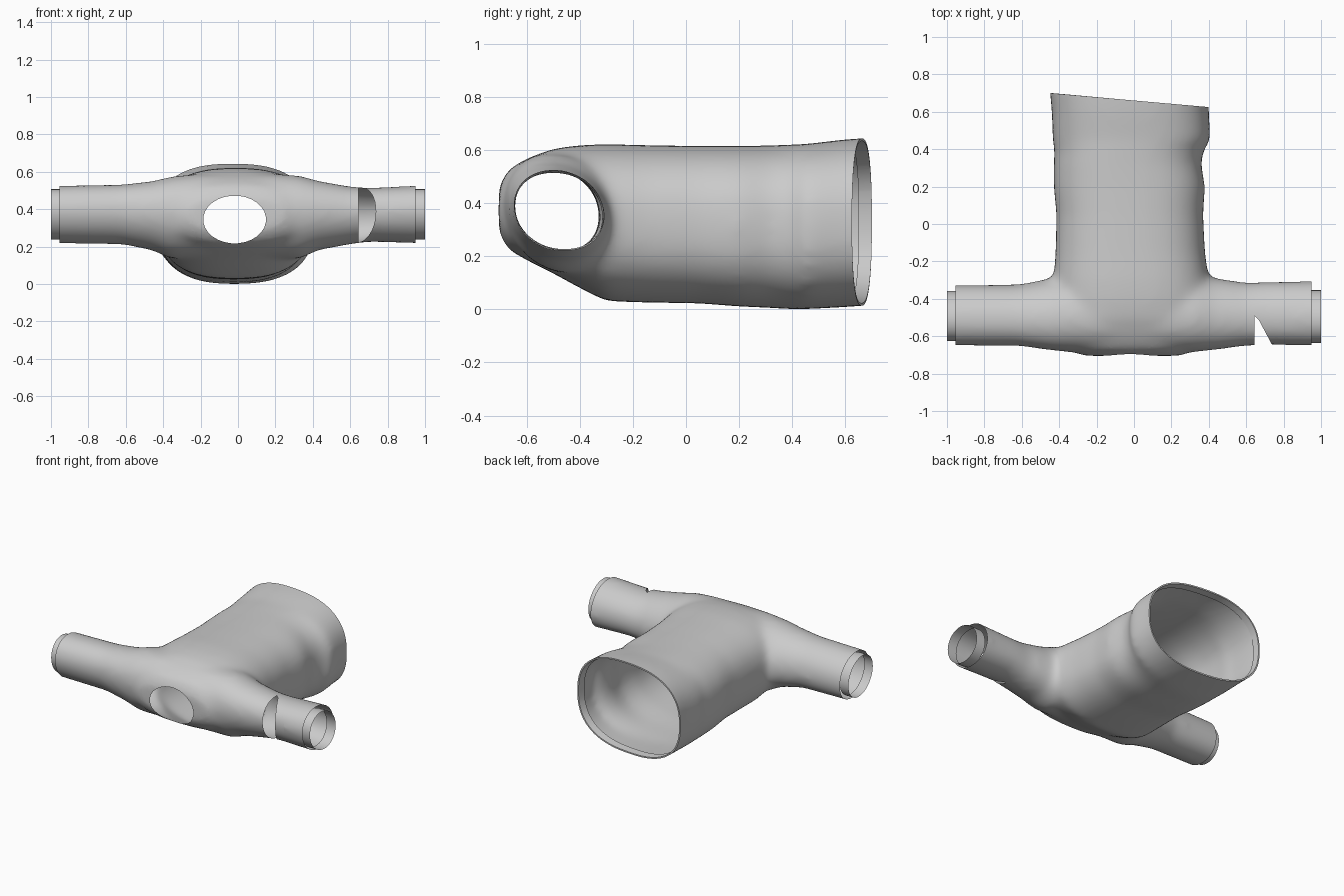
import bpy, bmesh, math
from mathutils import Vector

if "Cube" in bpy.data.objects:
    bpy.data.objects.remove(bpy.data.objects["Cube"])


def ring(bm, axis, s, power, n=40):
    # superellipse section: position along axis, then min/max across, min/max height
    p, a0, a1, z0, z1 = s
    verts = []
    for i in range(n):
        t = 2 * math.pi * i / n
        c, d = math.cos(t), math.sin(t)
        u = (a0 + a1) / 2 + (a1 - a0) / 2 * math.copysign(abs(c) ** (2 / power), c)
        h = (z1 - z0) / 2 * math.copysign(abs(d) ** (2 / power), d)
        z = (z0 + z1) / 2 + h
        if axis == 'x':
            u -= 0.15 * h  # sleeves lean slightly forward at the top
        verts.append(bm.verts.new((u, p, z) if axis == 'y' else (p, u, z)))
    return verts


def loft(bm, axis, sections, power, capped=True):
    rings = [ring(bm, axis, s, power) for s in sections]
    for a, b in zip(rings, rings[1:]):
        for i in range(len(a)):
            j = (i + 1) % len(a)
            bm.faces.new((a[i], a[j], b[j], b[i]))
    if capped:
        bm.faces.new(rings[0])
        bm.faces.new(rings[-1])
    bmesh.ops.recalc_face_normals(bm, faces=bm.faces[:])


def to_object(bm, name):
    me = bpy.data.meshes.new(name)
    bm.to_mesh(me)
    bm.free()
    ob = bpy.data.objects.new(name, me)
    bpy.context.collection.objects.link(ob)
    return ob


def smooth(ob):
    bpy.ops.object.select_all(action='DESELECT')
    ob.select_set(True)
    bpy.context.view_layer.objects.active = ob
    bpy.ops.object.shade_smooth_by_angle(angle=math.radians(50))


def trim(bm, co, no):
    # cut the whole mesh, dropping the side the normal points to
    bmesh.ops.bisect_plane(bm, geom=bm.verts[:] + bm.edges[:] + bm.faces[:], dist=1e-5,
                           plane_co=co, plane_no=no, clear_outer=True)


def punch(bm, planes, near):
    # remove the convex region behind all planes, only among nearby faces
    for co, no in planes:
        faces = [f for f in bm.faces if near(f.calc_center_median())]
        geom = list({e for f in faces for e in f.edges}) + list({v for f in faces for v in f.verts}) + faces
        bmesh.ops.bisect_plane(bm, geom=geom, dist=1e-5, plane_co=co, plane_no=no)
    gone = []
    for f in bm.faces:
        c = f.calc_center_median()
        if near(c) and all((c - co).dot(no) < 0 for co, no in planes):
            gone.append(f)
    bmesh.ops.delete(bm, geom=gone, context='FACES')


# Solid body and sleeves, fused and softened
torso = [(-0.705, -0.27, 0.25, 0.28, 0.46), (-0.67, -0.36, 0.34, 0.225, 0.525),
         (-0.60, -0.40, 0.385, 0.185, 0.568), (-0.50, -0.42, 0.40, 0.135, 0.605),
         (-0.40, -0.425, 0.405, 0.08, 0.618), (-0.30, -0.43, 0.40, 0.03, 0.622),
         (-0.15, -0.42, 0.38, 0.025, 0.618), (0.05, -0.415, 0.37, 0.022, 0.615),
         (0.20, -0.43, 0.38, 0.01, 0.615), (0.32, -0.43, 0.36, 0.005, 0.617),
         (0.39, -0.425, 0.37, 0.0, 0.62), (0.45, -0.435, 0.41, 0.0, 0.622),
         (0.60, -0.44, 0.40, 0.008, 0.64), (0.76, -0.455, 0.405, 0.02, 0.65)]
sleeves = [(-1.03, -0.648, -0.327, 0.218, 0.525), (-0.62, -0.65, -0.325, 0.212, 0.533),
           (-0.46, -0.672, -0.295, 0.18, 0.55), (-0.36, -0.682, -0.25, 0.135, 0.575),
           (-0.2, -0.685, -0.25, 0.135, 0.59), (0.2, -0.685, -0.25, 0.135, 0.59),
           (0.33, -0.682, -0.25, 0.135, 0.58), (0.43, -0.672, -0.29, 0.18, 0.552),
           (0.60, -0.65, -0.315, 0.212, 0.522), (0.70, -0.645, -0.31, 0.225, 0.515),
           (1.03, -0.65, -0.305, 0.215, 0.53)]
bm = bmesh.new()
loft(bm, 'x', sleeves, 2.05)
tb = bmesh.new()
loft(tb, 'y', torso, 2.5)
tmp = bpy.data.meshes.new("torso_part")
tb.to_mesh(tmp)
tb.free()
bm.from_mesh(tmp)
bpy.data.meshes.remove(tmp)
body = to_object(bm, "shirt_body")
rm = body.modifiers.new("fuse", 'REMESH')
rm.mode = 'VOXEL'
rm.voxel_size = 0.018
sm = body.modifiers.new("soften", 'SMOOTH')
sm.factor, sm.iterations = 0.5, 24
bm = bmesh.new()
bm.from_object(body, bpy.context.evaluated_depsgraph_get())
body.modifiers.clear()

# Open the sleeve ends and the slanted bottom hem
trim(bm, Vector((-0.955, 0, 0)), Vector((-1, 0, 0)))
trim(bm, Vector((0.95, 0, 0)), Vector((1, 0, 0)))
hem_no = Vector((0.075, 0.85, 0)).normalized()
trim(bm, Vector((-0.45, 0.70, 0)), hem_no)

# Neck opening
neck = []
for i in range(28):
    t = 2 * math.pi * i / 28
    co = Vector((-0.018 + 0.167 * math.cos(t), 0, 0.345 + 0.127 * math.sin(t)))
    neck.append((co, Vector((math.cos(t) / 0.167, 0, math.sin(t) / 0.127)).normalized()))
punch(bm, neck, lambda c: abs(c.x) < 0.26 and c.y < -0.52)

# Wedge-shaped split in the front of one sleeve
split = [(Vector((0.643, 0, 0)), Vector((-1, 0, 0))),
         (Vector((0.643, -0.49, 0)), Vector((0.095, 0.10, 0)).normalized()),
         (Vector((0.735, -0.64, 0)), Vector((0.15, 0.08, 0)).normalized())]
punch(bm, split, lambda c: 0.58 < c.x < 0.82 and c.y < -0.45)

# Turned-in hem around the bottom opening
edges = [e for e in bm.edges if e.is_boundary and all(v.co.y > 0.5 for v in e.verts)]
for inset, back in ((0.010, 0.0), (0.006, 0.05)):
    ext = bmesh.ops.extrude_edge_only(bm, edges=edges)['geom']
    edges = [g for g in ext if isinstance(g, bmesh.types.BMEdge)]
    for v in (g for g in ext if isinstance(g, bmesh.types.BMVert)):
        inward = Vector((-0.02 - v.co.x, 0, 0.325 - v.co.z)).normalized()
        v.co += inward * inset - hem_no * back
bm.to_mesh(body.data)
bm.free()
smooth(body)

# Short inner cuffs peeking out of the sleeves
for name, x0, x1, y0, y1 in (("left_cuff", -1.0, -0.935, -0.625, -0.36),
                             ("right_cuff", 0.93, 1.0, -0.635, -0.355)):
    bm = bmesh.new()
    inner = [(x0 + (x1 - x0) * k / 3, y0, y1, 0.237, 0.507) for k in range(4)]
    loft(bm, 'x', inner, 2.0, capped=False)
    smooth(to_object(bm, name))
